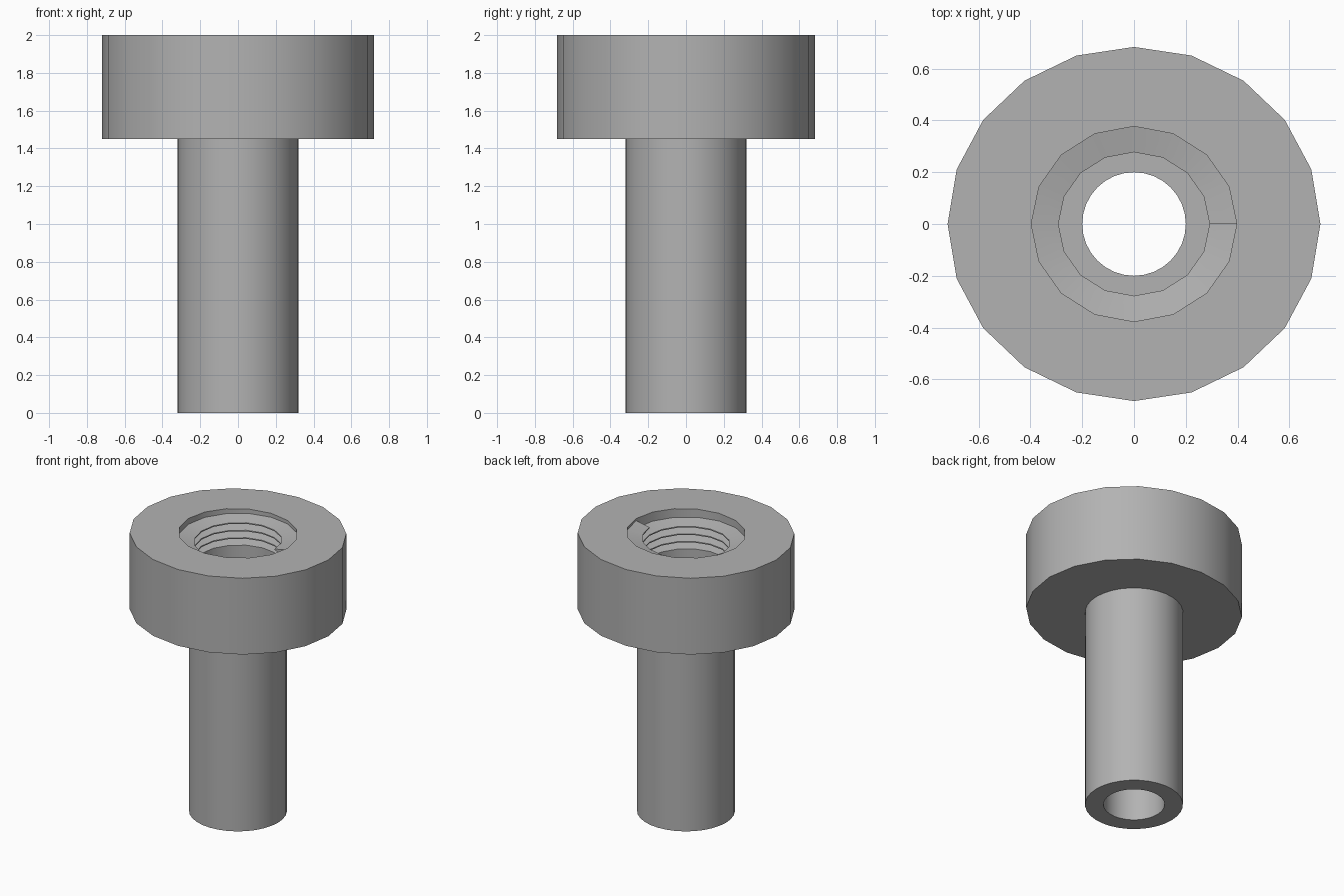
import bpy, bmesh, math

cube = bpy.data.objects.get("Cube")
if cube:
    bpy.data.objects.remove(cube)

metal = bpy.data.materials.new("plain grey")
metal.use_nodes = True
GREY = (0.45, 0.45, 0.45, 1)
metal.diffuse_color = GREY
metal.node_tree.nodes["Principled BSDF"].inputs["Base Color"].default_value = GREY


def finish(name, bm):
    bmesh.ops.remove_doubles(bm, verts=bm.verts, dist=0.0005)
    bmesh.ops.recalc_face_normals(bm, faces=bm.faces)
    mesh = bpy.data.meshes.new(name)
    bm.to_mesh(mesh)
    bm.free()
    mesh.materials.append(metal)
    obj = bpy.data.objects.new(name, mesh)
    bpy.context.collection.objects.link(obj)
    bpy.ops.object.select_all(action="DESELECT")
    obj.select_set(True)
    bpy.context.view_layer.objects.active = obj
    bpy.ops.object.shade_smooth_by_angle(angle=math.radians(30))
    return obj


def ring(bm, r, z, sides, squash=1.0):
    step = math.tau / sides
    return [bm.verts.new((r * math.cos(i * step), r * squash * math.sin(i * step), z))
            for i in range(sides)]


def wall(bm, a, b):
    for i in range(len(a)):
        j = (i + 1) % len(a)
        bm.faces.new((a[i], a[j], b[j], b[i]))


def flat_ring(bm, outer, inner):
    # Flat annulus between two rings with different side counts
    edges = [bm.edges.get((r[i - 1], r[i])) or bm.edges.new((r[i - 1], r[i]))
             for r in (outer, inner) for i in range(len(r))]
    bmesh.ops.triangle_fill(bm, edges=edges, use_beauty=True)


# Hollow shaft
SHAFT_R, BORE_R, FLOOR, HEAD_Z, TOP = 0.32, 0.2, 1.6, 1.45, 2.0
bm = bmesh.new()
rings = [ring(bm, r, z, 32) for r, z in
         ((SHAFT_R, 0), (SHAFT_R, FLOOR), (BORE_R, FLOOR), (BORE_R, 0))]
for k in range(4):
    wall(bm, rings[k], rings[(k + 1) % 4])
finish("hollow_shaft", bm)

# Round head: outer wall, top face and underside
SQUASH, ROOT_R, CREST_R, SIDES = 0.95, 0.397, 0.292, 16
bm = bmesh.new()
upper = ring(bm, 0.72, TOP, 20, SQUASH)
lower = ring(bm, 0.72, HEAD_Z, 20, SQUASH)
wall(bm, upper, lower)
rim = ring(bm, ROOT_R, TOP, SIDES, SQUASH)
flat_ring(bm, upper, rim)
flat_ring(bm, lower, ring(bm, SHAFT_R, HEAD_Z, 32))

# Helical thread inside the head
PITCH, TURNS, START = 0.054, 4, 1.985
profile = ((ROOT_R, 0), (CREST_R, 0.02), (CREST_R, 0.028))
columns = []
for i in range(SIDES * TURNS + 1):
    a = math.tau * i / SIDES
    z = START - PITCH * i / SIDES
    columns.append([bm.verts.new((r * math.cos(a), r * SQUASH * math.sin(a), z - d))
                    for r, d in profile])
for i in range(SIDES * TURNS):
    a, b = columns[i], columns[i + 1]
    for k in range(2):
        bm.faces.new((a[k], b[k], b[k + 1], a[k + 1]))
    if i < SIDES * (TURNS - 1):
        c, d = columns[i + SIDES], columns[i + SIDES + 1]
        bm.faces.new((a[2], b[2], d[0], c[0]))

# Lip above the thread, plain socket below it
socket = ring(bm, CREST_R, FLOOR, SIDES, SQUASH)
last = SIDES * (TURNS - 1)
for i in range(SIDES):
    j = (i + 1) % SIDES
    bm.faces.new((rim[i], rim[j], columns[i + 1][0], columns[i][0]))
    bm.faces.new((columns[last + i][2], columns[last + i + 1][2], socket[j], socket[i]))

# Flat ends of the thread
first, second = columns[0], columns[SIDES]
bm.faces.new((first[0], first[1], first[2], second[0]))
before, end = columns[last], columns[-1]
bm.faces.new((before[2], end[0], end[1], end[2]))
finish("threaded_head", bm)
